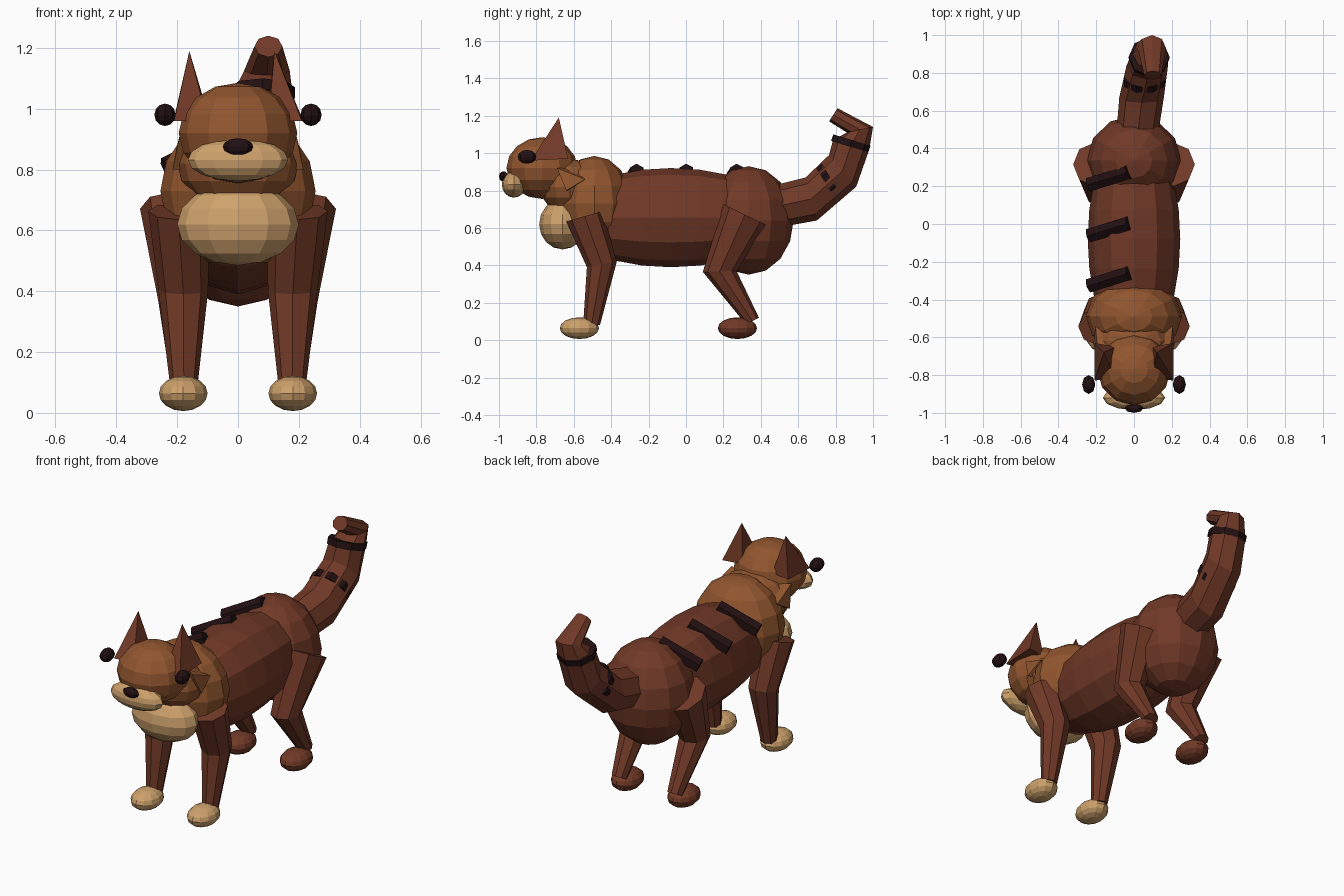
import bpy, bmesh, math
from mathutils import Vector, Matrix

if "Cube" in bpy.data.objects:
    bpy.data.objects.remove(bpy.data.objects["Cube"])


def material(name, rgb):
    m = bpy.data.materials.new(name)
    m.diffuse_color = (*rgb, 1)
    m.use_nodes = True
    m.node_tree.nodes["Principled BSDF"].inputs["Base Color"].default_value = m.diffuse_color
    return m


BROWN = material("reddish brown", (0.165, 0.041, 0.020))
GINGER = material("ginger", (0.285, 0.092, 0.028))
CREAM = material("cream", (0.62, 0.36, 0.15))
DARK = material("near black", (0.016, 0.005, 0.006))


def finish(bm, name, mat):
    bmesh.ops.recalc_face_normals(bm, faces=bm.faces)
    me = bpy.data.meshes.new(name)
    bm.to_mesh(me)
    bm.free()
    me.materials.append(mat)
    ob = bpy.data.objects.new(name, me)
    bpy.context.collection.objects.link(ob)
    return ob


def ball(name, mat, centre, radii, seg=12, rings=8, along_y=False):
    """Faceted ellipsoid; poles on z, or on y when along_y."""
    bm = bmesh.new()
    bmesh.ops.create_uvsphere(bm, u_segments=seg, v_segments=rings, radius=1)
    if along_y:
        bmesh.ops.rotate(bm, verts=bm.verts, matrix=Matrix.Rotation(math.pi / 2, 3, 'X'))
    bmesh.ops.scale(bm, verts=bm.verts, vec=radii)
    bmesh.ops.translate(bm, verts=bm.verts, vec=centre)
    return finish(bm, name, mat)


def limb(name, mat, sections, sides=8, turn=0.0):
    """Tube through sections (x, half width, (y, z) one edge, (y, z) other edge)."""
    bm = bmesh.new()
    loops = []
    for x, w, a, b in sections:
        a, b = Vector((x, *a)), Vector((x, *b))
        mid, half = (a + b) / 2, (b - a) / 2
        loops.append([])
        for i in range(sides):
            t = math.tau * i / sides + turn
            p = mid + half * math.cos(t) + Vector((w * math.sin(t), 0, 0))
            loops[-1].append(bm.verts.new(p))
    for lo, hi in zip(loops, loops[1:]):
        for i in range(sides):
            j = (i + 1) % sides
            bm.faces.new((lo[i], lo[j], hi[j], hi[i]))
    bm.faces.new(loops[0])
    bm.faces.new(loops[-1])
    return finish(bm, name, mat)


def pyramid(name, mat, base, apex):
    bm = bmesh.new()
    vs = [bm.verts.new(p) for p in base]
    tip = bm.verts.new(apex)
    bm.faces.new(vs)
    for i in range(len(vs)):
        bm.faces.new((vs[i], vs[(i + 1) % len(vs)], tip))
    return finish(bm, name, mat)


# Body masses
ball("torso", BROWN, (0, -0.08, 0.655), (0.245, 0.60, 0.265), 12, 12, True)
ball("hips", BROWN, (0, 0.335, 0.64), (0.25, 0.24, 0.29))
ball("chest", GINGER, (0, -0.49, 0.73), (0.255, 0.20, 0.255))
ball("neck", GINGER, (0, -0.62, 0.82), (0.20, 0.16, 0.15))
ball("bib", CREAM, (0, -0.66, 0.62), (0.20, 0.125, 0.135))

# Head
ball("head", GINGER, (0, -0.77, 0.92), (0.195, 0.19, 0.165))
ball("muzzle", CREAM, (0, -0.92, 0.832), (0.165, 0.065, 0.07))
ball("nose", DARK, (0, -0.975, 0.875), (0.05, 0.025, 0.028), 8, 6)

for s, side in ((-1, "left"), (1, "right")):
    ball(side + "_eye", DARK, (s * 0.24, -0.85, 0.98), (0.035, 0.05, 0.037), 8, 6)
    # Ears lean the same way, so their tips are not mirrored
    pyramid(side + "_ear", BROWN,
            [(s * 0.21, -0.83, 0.96), (s * 0.21, -0.63, 0.97),
             (s * 0.095, -0.65, 0.97), (s * 0.10, -0.81, 0.96)],
            (s * 0.14 - 0.02, -0.68, 1.19))
    # Cheek tufts
    pyramid(side + "_cheek_tuft", GINGER,
            [(s * 0.19, -0.69, 0.92), (s * 0.215, -0.64, 0.80),
             (s * 0.10, -0.60, 0.80), (s * 0.10, -0.62, 0.92)],
            (s * 0.205, -0.54, 0.86))
    # Legs and paws
    limb(side + "_front_leg", BROWN, [
        (s * 0.195, 0.10, (-0.64, 0.635), (-0.445, 0.69)),
        (s * 0.18, 0.082, (-0.53, 0.39), (-0.37, 0.42)),
        (s * 0.178, 0.044, (-0.55, 0.08), (-0.46, 0.08))])
    limb(side + "_hind_leg", BROWN, [
        (s * 0.21, 0.112, (0.20, 0.727), (0.43, 0.615)),
        (s * 0.182, 0.08, (0.09, 0.365), (0.27, 0.37)),
        (s * 0.178, 0.044, (0.32, 0.085), (0.39, 0.12))])
    ball(side + "_front_paw", CREAM, (s * 0.18, -0.57, 0.064), (0.08, 0.105, 0.058))
    ball(side + "_hind_paw", BROWN, (s * 0.18, 0.275, 0.064), (0.08, 0.105, 0.058))

# Tail, curling forward at the tip
limb("tail", BROWN, [
    (0.015, 0.11, (0.48, 0.60), (0.44, 0.82)),
    (0.04, 0.118, (0.70, 0.64), (0.64, 0.87)),
    (0.07, 0.11, (0.91, 0.82), (0.765, 0.99)),
    (0.08, 0.10, (0.98, 1.02), (0.786, 1.07)),
    (0.095, 0.075, (1.00, 1.14), (0.86, 1.11)),
    (0.10, 0.046, (0.81, 1.24), (0.765, 1.17))])

# Tail bands
limb("tail_tip_band", DARK, [
    (0.08, 0.108, (0.975, 1.005), (0.776, 1.065)),
    (0.08, 0.108, (0.987, 1.04), (0.787, 1.10))])
limb("tail_middle_band", DARK, [
    (0.054, 0.116, (0.805, 0.745), (0.692, 0.925)),
    (0.057, 0.116, (0.835, 0.770), (0.720, 0.952))], turn=math.pi / 8)

# Back stripes, only on the left flank
for i, y in enumerate((-0.295, -0.03, 0.24)):
    bm = bmesh.new()
    a, b = Vector((-0.025, y + 0.035, 0.905)), Vector((-0.235, y - 0.03, 0.80))
    bmesh.ops.create_cone(bm, cap_ends=True, segments=6, radius1=0.042,
                          radius2=0.042, depth=(b - a).length)
    rot = (b - a).to_track_quat('Z', 'Y').to_matrix().to_4x4()
    bm.transform(Matrix.Translation((a + b) / 2) @ rot)
    finish(bm, f"back_stripe_{i + 1}", DARK)
